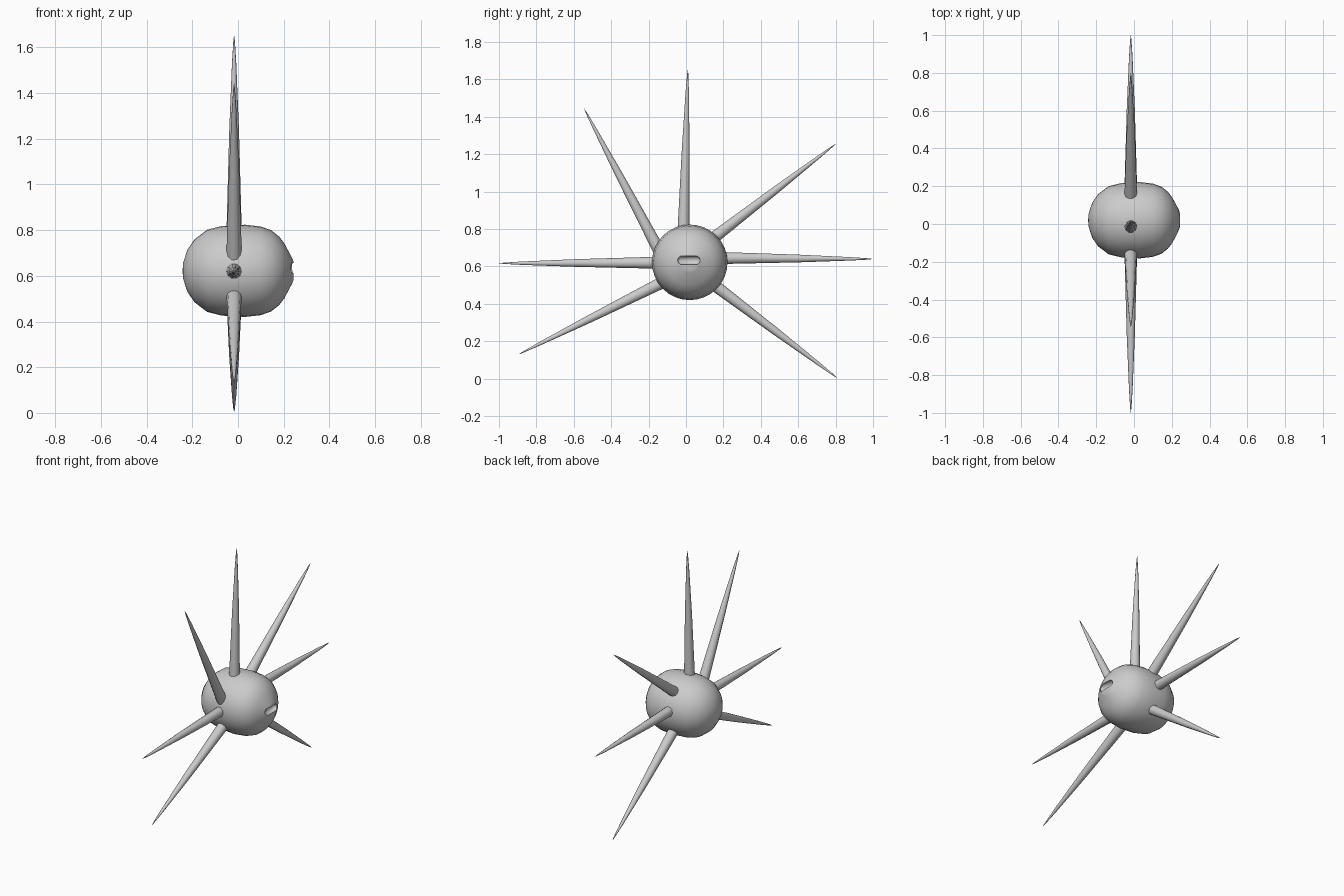
import bpy, bmesh, math
from mathutils import Vector

if "Cube" in bpy.data.objects:
    bpy.data.objects.remove(bpy.data.objects["Cube"])

CENTRE = Vector((0.0, 0.02, 0.622))
SPIKE_X = -0.017

grey = bpy.data.materials.new("light grey")
grey.diffuse_color = (0.6, 0.6, 0.6, 1)
grey.use_nodes = True
grey.node_tree.nodes["Principled BSDF"].inputs["Base Color"].default_value = grey.diffuse_color


def loft(name, start, direction, profile, sides):
    """Sweep a (distance, radius) profile around an axis."""
    rot = Vector(direction).to_track_quat('Z', 'Y')
    bm = bmesh.new()
    rings = []
    for dist, rad in profile:
        if rad == 0:
            rings.append([bm.verts.new(start + rot @ Vector((0, 0, dist)))])
            continue
        rings.append([bm.verts.new(start + rot @ Vector((
            rad * math.cos(2 * math.pi * i / sides),
            rad * math.sin(2 * math.pi * i / sides), dist))) for i in range(sides)])
    for a, b in zip(rings, rings[1:]):
        for i in range(sides):
            j = (i + 1) % sides
            if len(a) == 1:
                bm.faces.new((a[0], b[j], b[i]))
            elif len(b) == 1:
                bm.faces.new((a[i], a[j], b[0]))
            else:
                bm.faces.new((a[i], a[j], b[j], b[i]))
    bmesh.ops.recalc_face_normals(bm, faces=bm.faces)
    mesh = bpy.data.meshes.new(name)
    bm.to_mesh(mesh)
    bm.free()
    mesh.materials.append(grey)
    obj = bpy.data.objects.new(name, mesh)
    bpy.context.collection.objects.link(obj)
    return obj


def select(obj):
    bpy.ops.object.select_all(action='DESELECT')
    obj.select_set(True)
    bpy.context.view_layer.objects.active = obj


def smooth(obj, angle):
    select(obj)
    bpy.ops.object.shade_smooth_by_angle(angle=math.radians(angle))


# Rounded body, turned around the x axis
body_profile = [(-0.243, 0), (-0.24, 0.035), (-0.222, 0.092), (-0.19, 0.138),
                (-0.135, 0.18), (-0.07, 0.196), (0.03, 0.202), (0.1, 0.194),
                (0.145, 0.178), (0.18, 0.15), (0.203, 0.12), (0.22, 0.088),
                (0.237, 0.056), (0.243, 0.04), (0.243, 0)]
body = loft("body", CENTRE, (1, 0, 0), body_profile, 32)

# Mouth groove with rounded ends, cut into the right end
groove_profile = [(-0.062, 0), (-0.057, 0.014), (-0.045, 0.023),
                  (0.045, 0.023), (0.057, 0.014), (0.062, 0)]
cutter = loft("mouth_cutter", Vector((0.239, 0.015, 0.633)), (0, 1, 0), groove_profile, 16)
cutter.hide_render = True
cut = body.modifiers.new("mouth", 'BOOLEAN')
cut.operation = 'DIFFERENCE'
cut.object = cutter
cut.solver = 'EXACT'
select(body)
bpy.ops.object.modifier_apply(modifier=cut.name)
bpy.data.objects.remove(cutter)
smooth(body, 40)

# Seven long spikes: base (y, z) and tip (y, z)
spikes = [
    ((-0.013, 0.81), (0.010, 1.655)),
    ((-0.160, 0.715), (-0.545, 1.445)),
    ((0.163, 0.765), (0.800, 1.255)),
    ((0.210, 0.645), (1.000, 0.640)),
    ((0.165, 0.490), (0.810, 0.003)),
    ((-0.150, 0.503), (-0.895, 0.130)),
    ((-0.175, 0.620), (-1.000, 0.617)),
]
for n, (base, tip) in enumerate(spikes, 1):
    a, b = Vector((SPIKE_X, *base)), Vector((SPIKE_X, *tip))
    axis = b - a
    length = axis.length
    profile = [(-0.05, 0), (-0.05, 0.034), (0, 0.033), (length * 0.5, 0.0215),
               (length * 0.85, 0.0095), (length * 0.97, 0.0035), (length, 0)]
    smooth(loft(f"spike_{n}", a, axis, profile, 10), 50)
